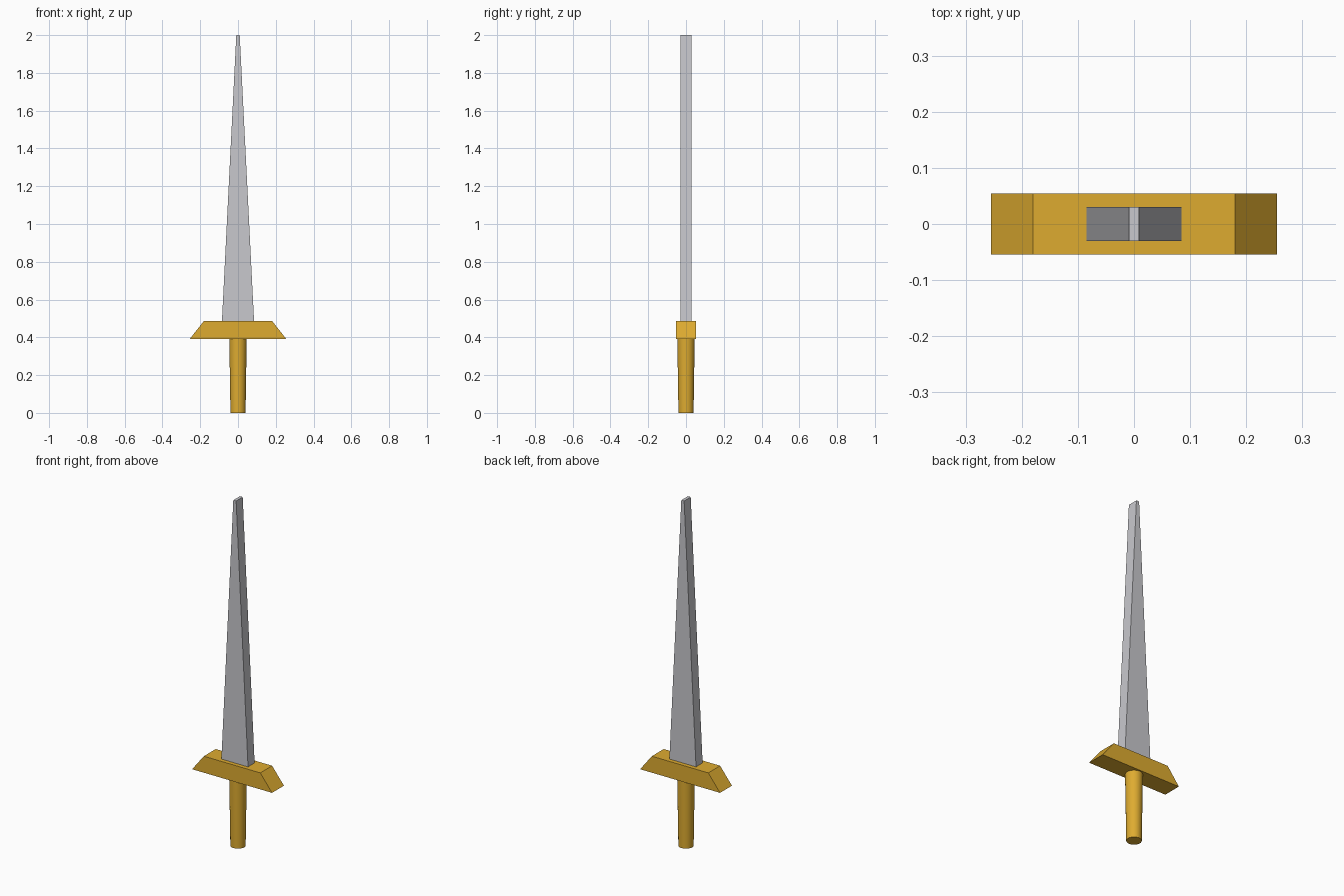
import bpy
import bmesh
import math

cube = bpy.data.objects.get("Cube")
if cube:
    bpy.data.objects.remove(cube, do_unlink=True)


def make_material(name, rgb):
    mat = bpy.data.materials.new(name)
    mat.use_nodes = True
    color = (*rgb, 1)
    mat.diffuse_color = color
    mat.node_tree.nodes["Principled BSDF"].inputs["Base Color"].default_value = color
    return mat


def tapered_block(name, half_bottom, half_top, half_depth, z0, z1, mat):
    """Box whose width changes from bottom to top."""
    bm = bmesh.new()
    bmesh.ops.create_cube(bm, size=2)
    for v in bm.verts:
        top = v.co.z > 0
        v.co.x *= half_top if top else half_bottom
        v.co.y *= half_depth
        v.co.z = z1 if top else z0
    mesh = bpy.data.meshes.new(name)
    bm.to_mesh(mesh)
    bm.free()
    mesh.materials.append(mat)
    obj = bpy.data.objects.new(name, mesh)
    bpy.context.collection.objects.link(obj)
    return obj


gold = make_material("gold", (0.73, 0.41, 0.03))
steel = make_material("steel", (0.58, 0.58, 0.61))

# Blade and crossguard
tapered_block("blade", 0.085, 0.009, 0.03, 0.485, 2.0, steel)
tapered_block("crossguard", 0.255, 0.18, 0.054, 0.392, 0.487, gold)

# Round grip, slightly narrower at the end
bpy.ops.mesh.primitive_cone_add(vertices=32, radius1=0.04, radius2=0.046,
                                depth=0.392, location=(0, 0, 0.196))
grip = bpy.context.object
grip.name = "grip"
grip.data.materials.append(gold)
bpy.ops.object.shade_smooth_by_angle(angle=math.radians(30))
